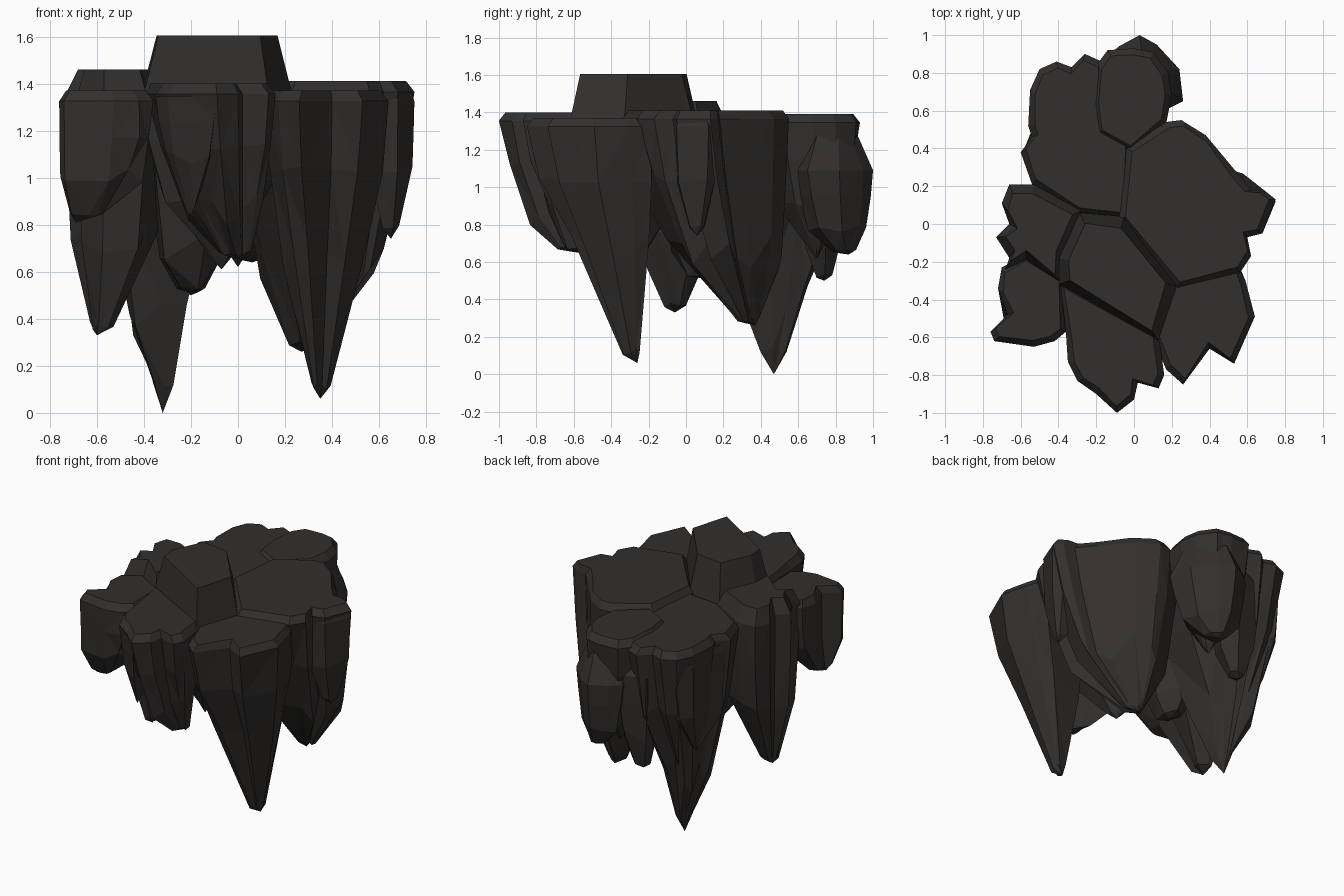
import bpy, bmesh, random
from mathutils import Vector

random.seed(11)
mat = bpy.data.materials.new("dark_basalt")
mat.diffuse_color = (0.032, 0.029, 0.027, 1)


def rock(name, outline, top, tip, mid=(0.6, 0.5), mid_at=None, inset=0.035, bevel=0.045, end=(0.93, 0.13), jit=0.07):
    """Bevelled flat-topped column whose sides taper through jittered rings to a tip."""
    bm = bmesh.new()
    pts = [Vector(p) for p in outline]
    c = sum(pts, Vector((0, 0))) / len(pts)
    t2 = Vector(tip[:2])
    m2 = Vector(mid_at) if mid_at else t2
    shoulder = top - bevel
    drop = shoulder - tip[2]
    rings = [[(*(p + (c - p).normalized() * inset), top) for p in pts],
             [(*p, shoulder) for p in pts]]
    t, s = mid
    levels = [(t * 0.45, 1 - (1 - s) * 0.3, m2, jit * 0.6), (t, s, m2, jit), (*end, t2, 0.01)]
    for rt, rs, at, j in levels:
        ring = []
        for p in pts:
            q = at + (p - at) * rs * (1 + random.uniform(-1, 1) * j)
            ring.append((*q, shoulder - drop * rt * (1 + random.uniform(-1, 1) * j * 2)))
        rings.append(ring)
    vs = [[bm.verts.new(v) for v in r] for r in rings]
    n = len(pts)
    bm.faces.new(vs[0])
    sides = []
    for k, (a, b) in enumerate(zip(vs, vs[1:])):
        for i in range(n):
            f = bm.faces.new((a[i], a[(i + 1) % n], b[(i + 1) % n], b[i]))
            if k:
                sides.append(f)
    apex = bm.verts.new(tip)
    for i in range(n):
        bm.faces.new((vs[-1][i], vs[-1][(i + 1) % n], apex))
    bmesh.ops.triangulate(bm, faces=sides)
    bmesh.ops.recalc_face_normals(bm, faces=bm.faces)
    me = bpy.data.meshes.new(name)
    bm.to_mesh(me)
    bm.free()
    me.materials.append(mat)
    ob = bpy.data.objects.new(name, me)
    bpy.context.collection.objects.link(ob)
    return ob


# Main columns
rock("back_left_column",
     [(-.54, .21), (-.60, .38), (-.54, .46), (-.56, .52), (-.55, .71), (-.50, .82), (-.41, .86), (-.33, .83),
      (-.26, .90), (-.17, .86), (-.15, .64), (-.01, .43), (-.04, .03), (-.28, .05)],
     1.37, (-.32, .47, 0), (.66, .42), mid_at=(-.36, .46), end=(.9, .16))
rock("right_column",
     [(-.04, .40), (.17, .54), (.25, .55), (.38, .47), (.53, .29), (.62, .18), (.70, .17), (.75, .13),
      (.68, -.05), (.60, -.07), (.62, -.17), (.56, -.26), (.23, -.34), (-.08, .03)],
     1.41, (.27, .37, .26), (.64, .65), mid_at=(.37, .43), end=(.96, .15))
rock("front_right_column",
     [(.2, -.22), (.54, -.18), (.59, -.3), (.64, -.49), (.53, -.74), (.40, -.66), (.26, -.85), (.17, -.77), (.1, -.6)],
     1.37, (.35, -.26, .06), (.5, .62), mid_at=(.35, -.23), end=(.95, .15))
rock("front_column",
     [(-.36, -.58), (-.39, -.31), (-.17, -.42), (.13, -.58), (.16, -.80), (.13, -.87), (.02, -.84),
      (0, -.93), (-.09, -1), (-.2, -.9), (-.3, -.83), (-.35, -.73)],
     1.40, (.02, -.58, .65), (.7, .58), end=(.96, .25))
rock("front_left_column",
     [(-.70, -.23), (-.57, -.16), (-.37, -.28), (-.36, -.57), (-.42, -.62), (-.53, -.65), (-.74, -.62),
      (-.76, -.57), (-.67, -.48), (-.72, -.34)],
     1.37, (-.69, -.5, .81), (.62, .88), end=(.93, .35))
rock("left_column",
     [(-.66, .21), (-.53, .21), (-.28, .07), (-.37, -.17), (-.39, -.31), (-.57, -.19), (-.68, -.24),
      (-.66, -.18), (-.73, -.07), (-.66, 0), (-.70, .11)],
     1.46, (-.6, -.06, .33), (.62, .85), inset=.05, bevel=.1, end=(.96, .22))
rock("back_column",
     [(-.22, .63), (-.20, .84), (-.14, .92), (0, .93), (.1, .91), (.18, .8), (.2, .68), (.17, .53),
      (-.02, .38), (-.19, .47)],
     1.39, (.0, .7, .62), (.6, .7))
rock("raised_centre_column",
     [(-.29, .06), (-.05, .04), (.23, -.33), (.13, -.62), (-.40, -.32), (-.41, -.18)],
     1.605, (-.07, -.25, .61), (.55, .75), inset=.065, bevel=.25)

# Secondary spurs hanging below the columns
rock("right_spur", [(.55, .17), (.70, .16), (.75, .12), (.68, -.05), (.55, -.06)],
     1.37, (.65, .06, .74), (.5, .9), inset=.02, end=(.92, .35), jit=.03)
rock("back_bulge", [(-.15, .88), (-.08, .94), (.03, 1), (.12, .95), (.24, .82), (.26, .65), (.12, .58), (-.1, .62)],
     1.27, (.06, .87, .64), (.68, .72), inset=.08, bevel=.18, end=(.96, .3), jit=.04)
rock("back_spur", [(-.3, .84), (-.1, .88), (0, .75), (-.08, .6), (-.3, .62)],
     1.2, (-.2, .74, .5), (.65, .7), end=(.97, .3))
rock("front_spur", [(-.35, -.73), (-.3, -.83), (-.2, -.9), (-.09, -.99), (-.08, -.7), (-.32, -.64)],
     1.355, (-.2, -.78, .84), (.5, .72), inset=.02, bevel=.01, end=(.95, .12))
rock("left_spur", [(-.58, .40), (-.54, .50), (-.55, .71), (-.48, .8), (-.36, .72), (-.38, .42)],
     1.3, (-.5, .6, .64), (.6, .8), end=(.95, .15))
rock("inner_spur", [(-.36, -.15), (-.1, -.2), (-.05, .1), (-.2, .35), (-.4, .2)],
     1.3, (-.2, .1, .51), (.75, .7), end=(.97, .3))
